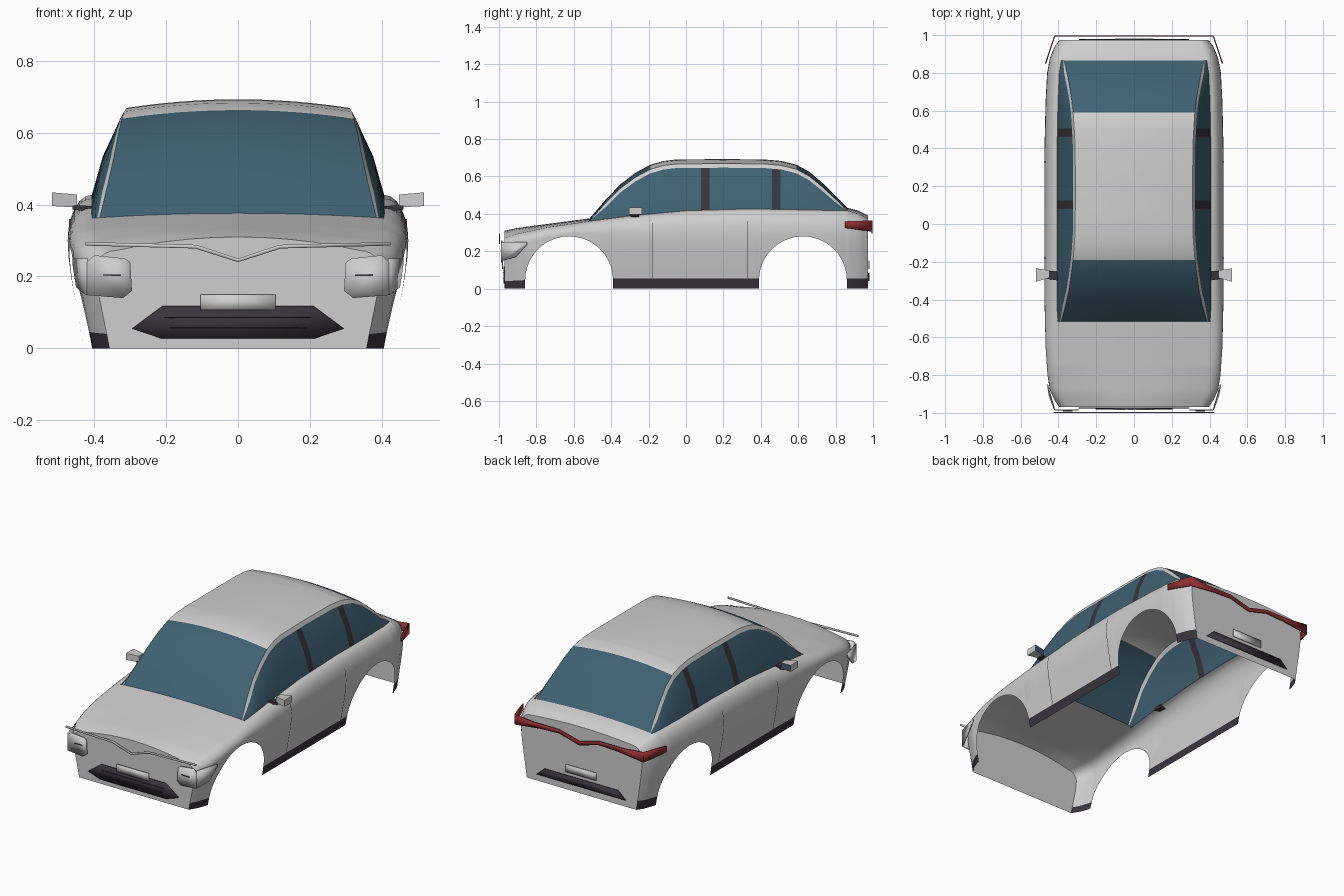
import bpy, bmesh, math
from mathutils import Vector

if "Cube" in bpy.data.objects:
    bpy.data.objects.remove(bpy.data.objects["Cube"])


def material(name, *rgb):
    m = bpy.data.materials.new(name)
    m.use_nodes = True
    m.diffuse_color = (*rgb, 1)
    m.node_tree.nodes["Principled BSDF"].inputs["Base Color"].default_value = (*rgb, 1)
    return m


PAINT = material("silver paint", .62, .62, .62)
GLASS = material("blue glass", .05, .12, .165)
TRIM = material("dark trim", .04, .034, .045)
RED = material("red lamp", .28, .028, .028)


def build(name, verts, faces, mats, index=None, mirror=True, thick=0):
    """Mesh object from points and faces, optionally mirrored in x and thickened."""
    bm = bmesh.new()
    vs = [bm.verts.new(v) for v in verts]
    for i, f in enumerate(faces):
        face = bm.faces.new([vs[k] for k in f])
        face.material_index = index[i] if index else 0
    bmesh.ops.recalc_face_normals(bm, faces=bm.faces)
    me = bpy.data.meshes.new(name)
    bm.to_mesh(me)
    bm.free()
    for m in mats:
        me.materials.append(m)
    ob = bpy.data.objects.new(name, me)
    bpy.context.collection.objects.link(ob)
    if mirror:
        mod = ob.modifiers.new("mirror", 'MIRROR')
        mod.use_clip = True
        mod.merge_threshold = .0005
    if thick:
        mod = ob.modifiers.new("thickness", 'SOLIDIFY')
        mod.thickness, mod.offset = thick, 0
    bpy.ops.object.select_all(action='DESELECT')
    ob.select_set(True)
    bpy.context.view_layer.objects.active = ob
    bpy.ops.object.shade_smooth_by_angle(angle=math.radians(30))
    return ob


def lerp(table, y):
    """Linear lookup in rows of (y, value...)."""
    for a, b in zip(table, table[1:]):
        if y <= b[0]:
            t = max(0, (y - a[0]) / (b[0] - a[0]))
            return [p + (q - p) * t for p, q in zip(a[1:], b[1:])]
    return table[-1][1:]


# Lower body tables: half width, belt height, deck centre height along y
WIDTH = [(-.97, .395), (-.93, .422), (-.88, .445), (-.8, .458), (-.65, .468), (-.4, .474),
         (.4, .474), (.65, .468), (.8, .46), (.88, .445), (.94, .42), (.973, .395)]
HEIGHT = [(-.97, .272, .31), (-.9, .295, .325), (-.75, .328, .345), (-.5, .364, .378),
          (-.3, .39, .4), (0, .417, .43), (.34, .427, .44), (.86, .417, .433),
          (.92, .402, .418), (.973, .375, .392)]
LEVELS = [(0, .905), (.18, .925), (.4, .95), (.65, .978), (.85, .995), (1, 1)]
ARCH_R, ARCH_Z, ARCH_Y = .235, .045, .625
HOOD_END, TRUNK_START = -.5, .86


def arch_height(y):
    d = abs(abs(y) - ARCH_Y)
    return ARCH_Z + math.sqrt(max(0, ARCH_R ** 2 - d * d)) if d < ARCH_R + .0002 else 0


def section(y):
    """Half section from the sill up over the shoulder and across the deck."""
    w, (belt, deck) = lerp(WIDTH, y)[0], lerp(HEIGHT, y)
    mid, low = min(.3, belt - .05), arch_height(y)
    pts = []
    for f, _ in LEVELS:
        z = low + (mid - low) * f
        pts.append((w * lerp(LEVELS, z / mid)[0], y, z))
    for k in range(1, 7):
        a = k * math.pi / 12
        pts.append((w * (.86 + .14 * math.cos(a)), y, mid + (belt - mid) * math.sin(a)))
    for k in range(4, -1, -1):
        u = k / 5
        pts.append((.86 * w * u, y, belt + (deck - belt) * (1 - u * u)))
    return pts


BELT_ROW = len(LEVELS) + 5

# Body shell with wheel openings, open below and under the cabin
ys = {r[0] for r in WIDTH + HEIGHT} | {k / 10 for k in range(-3, 4)}
for c in (-ARCH_Y, ARCH_Y):
    ys = {y for y in ys if abs(abs(y - c) - ARCH_R) > .006}
    ys |= {c + ARCH_R * math.cos(k * math.pi / 20) for k in range(21)}
    ys |= {c - ARCH_R - .001, c + ARCH_R + .001}
ys = sorted(ys)
rows = [section(y) for y in ys]
n = len(rows[0])
verts = [p for r in rows for p in r]
faces, index = [], []
for i in range(len(ys) - 1):
    cabin = ys[i] >= HOOD_END - .001 and ys[i + 1] <= TRUNK_START + .001
    for j in range(BELT_ROW if cabin else n - 1):
        a = i * n + j
        faces.append((a, a + 1, a + n + 1, a + n))
        sill = j == 0 and not arch_height(ys[i]) and not arch_height(ys[i + 1])
        index.append(1 if sill else 0)
for start in (0, len(verts) - n):
    verts.append((0, verts[start][1], 0))
    faces.append(list(range(start, start + n)) + [len(verts) - 1])
    index.append(0)
build("body_shell", verts, faces, [PAINT, TRIM], index)

# Canopy: windshield, roof and rear window in one sweep (y, centre height, half width)
CANOPY = [(-.515, .376, .385), (-.43, .475, .362), (-.353, .556, .345), (-.27, .62, .333),
          (-.19, .663, .323), (-.12, .683, .317), (-.05, .691, .312), (.2, .693, .31),
          (.42, .691, .312), (.51, .683, .317), (.59, .663, .322), (.66, .625, .33),
          (.73, .565, .342), (.8, .497, .355), (.865, .432, .37)]
PILLARS = [(.08, .125), (.46, .505)]


def canopy_point(y, u):
    z, e = lerp(CANOPY, y)
    drop = .012 + .012 * min(1, (z - .37) / .25)
    return Vector((e * u, y, z - drop * u * u))


cy = sorted({r[0] for r in CANOPY} | {y for p in PILLARS for y in p})
STEPS = 6
verts = [canopy_point(y, k / STEPS) for y in cy for k in range(STEPS + 1)]
faces, index = [], []
for i in range(len(cy) - 1):
    glazed = cy[i + 1] < -.18 or cy[i] > .58
    for k in range(STEPS):
        a = i * (STEPS + 1) + k
        faces.append((a, a + 1, a + STEPS + 2, a + STEPS + 1))
        index.append(int(glazed))
build("roof_and_screens", verts, faces, [PAINT, GLASS], index)

# Cabin sides: painted roof rail above side glass, with dark pillars
verts, faces, index = [], [], []
for y in cy:
    top = canopy_point(y, 1)
    base = Vector(section(y)[BELT_ROW])
    base.z = min(base.z, top.z - .001)
    rail = min(.3, .022 / (top.z - base.z))
    for t in (0, rail, (1 + rail) / 2, 1):
        p = top.lerp(base, t)
        p.x += .012 * math.sin(math.pi * t) * min(1, (top.z - base.z) * 5)
        verts.append(p)
for i in range(len(cy) - 1):
    mid = (cy[i] + cy[i + 1]) / 2
    dark = any(a < mid < b for a, b in PILLARS)
    for k in range(3):
        a = i * 4 + k
        faces.append((a, a + 1, a + 5, a + 4))
        index.append(0 if k == 0 else 2 if dark else 1)
build("cabin_sides", verts, faces, [PAINT, GLASS, TRIM], index)

# Door seams laid on the flanks
for name, y in (("front_door_seam", -.18), ("rear_door_seam", .328)):
    strip = [(x + .002, y + s, z) for s in (-.002, .002) for x, _, z in section(y)[:BELT_ROW - 3]]
    m = len(strip) // 2
    build(name, strip, [(j, j + 1, m + j + 1, m + j) for j in range(m - 1)], [TRIM])


def plate(name, outline, y, mat, thick=.006):
    """Flat upright plate from a half outline of (x, z), mirrored."""
    build(name, [(x, y, z) for x, z in outline], [range(len(outline))], [mat], thick=thick)


# Front details
plate("front_grille", [(0, .118), (.21, .118), (.295, .055), (.215, .028), (0, .028)], -.974, TRIM)
for z, w in ((.087, .205), (.058, .19)):
    plate("grille_bar", [(0, z), (w, z), (w, z - .003), (0, z - .003)], -.979, TRIM)
plate("front_number_plate", [(0, .15), (.105, .15), (.105, .106), (0, .106)], -.981, PAINT)
plate("front_strip", [(0, .25), (.115, .288), (.425, .296), (.425, .286), (.12, .278), (0, .24)],
      -.997, PAINT)
plate("headlight", [(.3, .24), (.315, .25), (.4, .259), (.42, .24), (.42, .148), (.32, .14),
                    (.295, .16)], -.985, PAINT)
plate("headlight_slot", [(.325, .206), (.375, .206), (.375, .203), (.325, .203)], -.99, TRIM)
build("headlight_side", [(.42, -.985, .25), (.42, -.985, .148), (.448, -.91, .17),
                         (.458, -.85, .235), (.458, -.85, .25)], [range(5)], [PAINT], thick=.006)

# Rear details
plate("rear_grille", [(0, .085), (.24, .085), (.29, .04), (0, .04)], .977, TRIM)
plate("rear_number_plate", [(0, .15), (.1, .15), (.1, .106), (0, .106)], .979, PAINT)
plate("tail_bar", [(0, .318), (.13, .352), (.3, .352), (.42, .365), (.42, .305), (.25, .325),
                   (.13, .33), (0, .295)], .995, RED)
build("tail_side", [(.42, .995, .365), (.42, .995, .305), (.468, .85, .325), (.468, .85, .36)],
      [range(4)], [RED], thick=.006)

# Door mirrors: tapered housing, glass on the rear face, dark arm
BOX = [(0, 1, 3, 2), (4, 6, 7, 5), (0, 4, 5, 1), (2, 3, 7, 6), (0, 2, 6, 4), (1, 5, 7, 3)]


def box(name, inner, outer, mats, index=None):
    """Tapered box between two (x, y0, y1, z0, z1) end rectangles."""
    pts = [(x, y, z) for x, a, b, c, d in (inner, outer) for y in (a, b) for z in (c, d)]
    build(name, pts, BOX, mats, index)


box("mirror_housing", (.448, -.285, -.245, .392, .428), (.518, -.305, -.235, .396, .434),
    [PAINT, GLASS], [0, 0, 0, 1, 0, 0])
box("mirror_arm", (.4, -.3, -.25, .378, .396), (.46, -.29, -.25, .386, .398), [TRIM])
